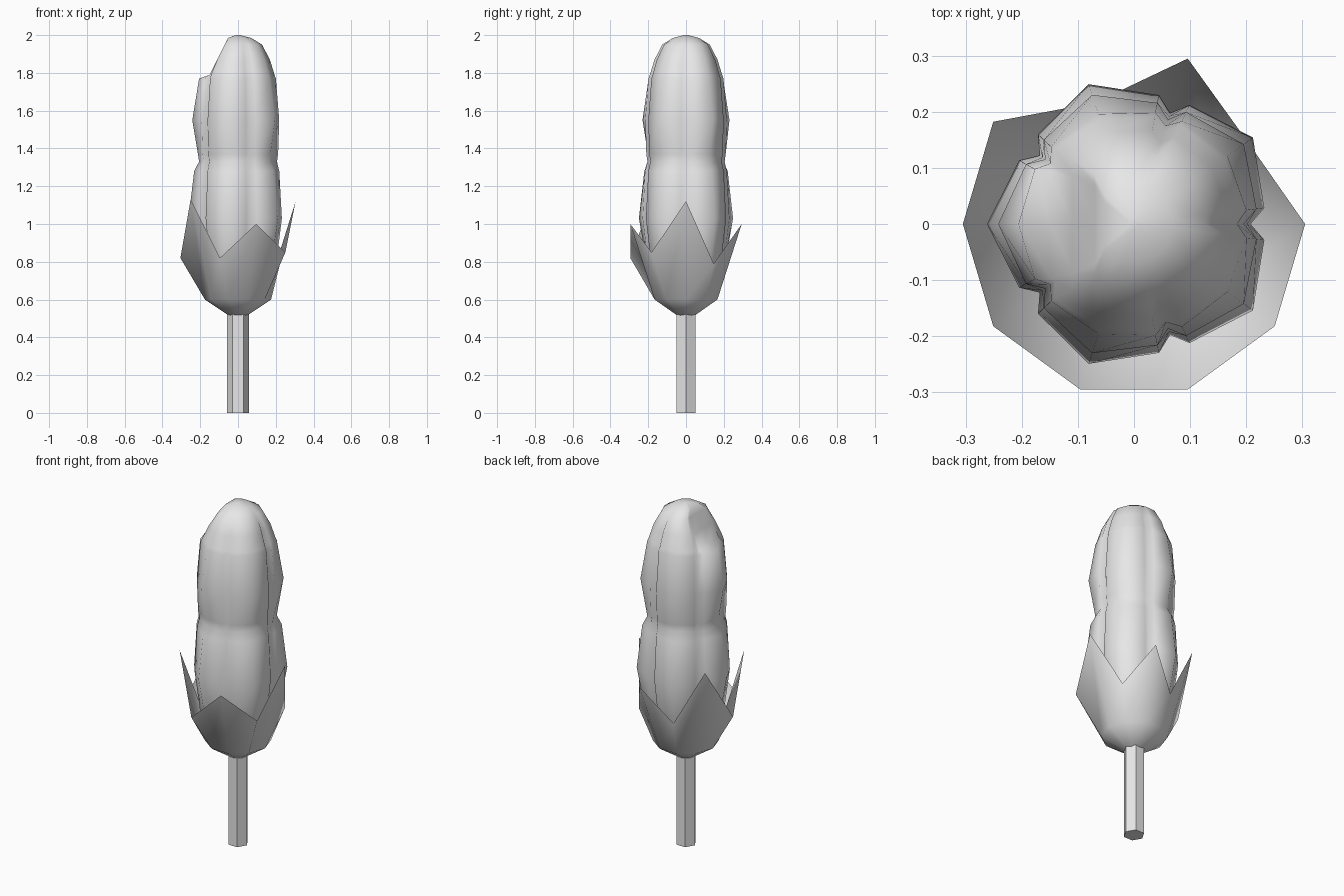
import bpy
import bmesh
from math import cos, sin, radians

if "Cube" in bpy.data.objects:
    bpy.data.objects.remove(bpy.data.objects["Cube"], do_unlink=True)

GREY = (0.8, 0.8, 0.8, 1.0)
mat = bpy.data.materials.new("pale_grey")
mat.use_nodes = True
mat.diffuse_color = GREY
bsdf = next(n for n in mat.node_tree.nodes if n.type == "BSDF_PRINCIPLED")
bsdf.inputs["Base Color"].default_value = GREY
bsdf.inputs["Roughness"].default_value = 0.8


def polar(radius, degrees, z):
    a = radians(degrees)
    return (radius * cos(a), radius * sin(a), z)


def loft(name, rings, smooth, cap_bottom=True, cap_top=True):
    """Skin a stack of equally sized rings, listed from bottom to top."""
    bm = bmesh.new()
    loops = [[bm.verts.new(p) for p in ring] for ring in rings]
    n = len(loops[0])
    for low, high in zip(loops, loops[1:]):
        for i in range(n):
            j = (i + 1) % n
            bm.faces.new((low[i], low[j], high[j], high[i]))
    if cap_bottom:
        bm.faces.new(loops[0][::-1])
    if cap_top:
        bm.faces.new(loops[-1])
    for f in bm.faces:
        f.smooth = smooth
    mesh = bpy.data.meshes.new(name)
    bm.to_mesh(mesh)
    bm.free()
    mesh.materials.append(mat)
    obj = bpy.data.objects.new(name, mesh)
    bpy.context.collection.objects.link(obj)
    return obj


# Stem: six-sided, flat shaded
loft("stem", [[polar(0.057, 60 * i, z) for i in range(6)] for z in (0, 0.53)], False)

# Leaf cup: ten-sided open bowl whose rim alternates tips and valleys
rim = [(0.305, 1.12), (0.25, 0.79), (0.31, 1.0), (0.227, 0.8), (0.31, 1.13),
       (0.305, 0.82), (0.31, 1.13), (0.31, 0.82), (0.31, 1.0), (0.31, 0.85)]
cup = [[polar(r, 36 * i, z) for i in range(10)] for r, z in ((0.04, 0.51), (0.175, 0.6))]
cup.append([polar(r, 36 * i, z) for i, (r, z) in enumerate(rim)])
loft("leaf_cup", cup, True, cap_top=False)

# Bud: five lobes; each level gives height, lobe, shoulder and groove radius
levels = [
    (0.54, 0.05, 0.05, 0.05),
    (0.62, 0.14, 0.13, 0.12),
    (0.80, 0.22, 0.205, 0.185),
    (1.03, 0.262, 0.234, 0.208),
    (1.28, 0.232, 0.22, 0.202),
    (1.33, 0.206, 0.208, 0.192),
    (1.37, 0.212, 0.214, 0.196),
    (1.55, 0.242, 0.22, 0.196),
    (1.77, 0.206, 0.202, 0.184),
    (1.79, 0.198, 0.195, 0.174),
    (1.87, 0.172, 0.17, 0.152),
    (1.95, 0.128, 0.128, 0.122),
    (1.985, 0.07, 0.07, 0.07),
    (2.0, 0.012, 0.012, 0.012),
]


def bud_ring(z, lobe, shoulder, groove):
    ring = []
    for k in range(5):
        for turn, r in ((0, groove), (7, shoulder), (36, lobe), (65, shoulder)):
            x, y, _ = polar(r, 72 * k + turn, z)
            # Slanted hollow on one side of the crown
            if z > 1.78:
                x = max(x, 0.5 * (z - 1.79) - 0.15)
            ring.append((x, y, z))
    return ring


loft("bud", [bud_ring(*level) for level in levels], True)
